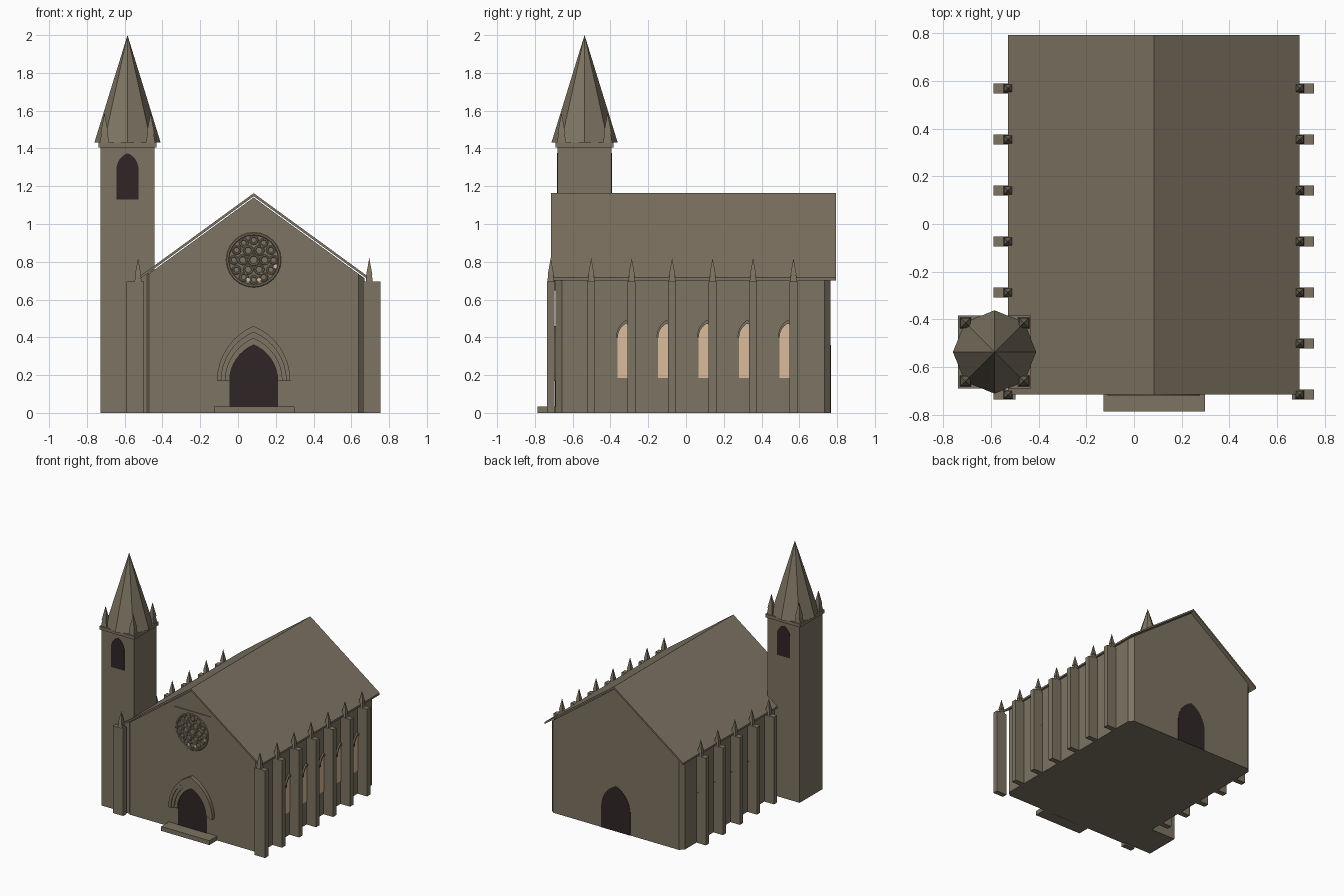
import bpy, bmesh, math
from mathutils import Matrix, Vector

old = bpy.data.objects.get("Cube")
if old:
    bpy.data.objects.remove(old, do_unlink=True)


def material(name, rgb):
    m = bpy.data.materials.new(name)
    m.use_nodes = True
    m.diffuse_color = (*rgb, 1)
    bsdf = m.node_tree.nodes["Principled BSDF"]
    bsdf.inputs["Base Color"].default_value = (*rgb, 1)
    bsdf.inputs["Roughness"].default_value = 0.9
    return m


STONE = material("brown stone", (0.205, 0.172, 0.122))
DARK = material("dark opening", (0.03, 0.019, 0.019))
GLASS = material("warm glass", (0.70, 0.50, 0.33))

CX = 0.083                    # nave centre line
HALF = 0.588                  # nave half width
FRONT, BACK = -0.69, 0.765    # gable walls
TX, TY = -0.585, -0.537       # tower centre


def finish(name, bm, mat):
    bmesh.ops.recalc_face_normals(bm, faces=bm.faces)
    me = bpy.data.meshes.new(name)
    bm.to_mesh(me)
    bm.free()
    me.materials.append(mat)
    ob = bpy.data.objects.new(name, me)
    bpy.context.collection.objects.link(ob)
    return ob


def prism_mesh(points, axis, a, b):
    """Extrude a (u, z) outline along x or y from a to b."""
    bm = bmesh.new()
    place = (lambda u, z: (a, u, z)) if axis == "x" else (lambda u, z: (u, a, z))
    face = bm.faces.new([bm.verts.new(place(u, z)) for u, z in points])
    moved = bmesh.ops.extrude_face_region(bm, geom=[face])["geom"]
    shift = Vector((b - a, 0, 0) if axis == "x" else (0, b - a, 0))
    bmesh.ops.translate(bm, vec=shift, verts=[v for v in moved if isinstance(v, bmesh.types.BMVert)])
    return bm


def prism(name, points, axis, a, b, mat=STONE):
    return finish(name, prism_mesh(points, axis, a, b), mat)


def box(name, x0, x1, y0, y1, z0, z1, mat=STONE):
    return prism(name, [(x0, z0), (x1, z0), (x1, z1), (x0, z1)], "y", y0, y1, mat)


def arch(c, w, spring, peak, n=8):
    """Pointed arch curve from the right springing over the peak to the left."""
    h = peak - spring
    r = (w * w + h * h) / (2 * w)
    end = math.atan2(h, r - w)
    right = [(w - r + r * math.cos(end * i / n), spring + r * math.sin(end * i / n))
             for i in range(n + 1)]
    left = [(-u, z) for u, z in reversed(right[:-1])]
    return [(c + u, z) for u, z in right + left]


def opening(c, w, base, spring, peak):
    return [(c - w, base), (c + w, base)] + arch(c, w, spring, peak)


def arch_band(name, c, outer, inner, spring, axis, a, b):
    pts = arch(c, outer[0], spring, outer[1]) + arch(c, inner[0], spring, inner[1])[::-1]
    return prism(name, pts, axis, a, b)


def cone(bm, r1, r2, z0, z1, sides, x, y, turn=0.0):
    m = Matrix.Translation((x, y, (z0 + z1) / 2)) @ Matrix.Rotation(turn, 4, "Z")
    bmesh.ops.create_cone(bm, cap_ends=True, segments=sides, radius1=r1, radius2=r2,
                          depth=z1 - z0, matrix=m)


def pinnacle(name, x, y, z, k=1.0):
    bm = bmesh.new()
    q = math.pi / 4
    cone(bm, 0.027 * k, 0.019 * k, z, z + 0.04 * k, 4, x, y, q)
    cone(bm, 0.023 * k, 0, z + 0.04 * k, z + 0.128 * k, 4, x, y, q)
    return finish(name, bm, STONE)


# Nave walls with gables and chamfered corners
walls = prism_mesh([(CX - HALF, 0), (CX + HALF, 0), (CX + HALF, 0.712),
                    (CX, 1.14), (CX - HALF, 0.712)], "y", FRONT, BACK)
upright = [e for e in walls.edges
           if abs(e.verts[0].co.z - e.verts[1].co.z) > 0.5
           and abs(e.verts[0].co.x - e.verts[1].co.x) < 0.001]
bmesh.ops.bevel(walls, geom=upright, offset=0.033, segments=1, affect="EDGES")
finish("nave_walls", walls, STONE)

# Pitched roof slab
prism("roof", [(CX - 0.612, 0.717), (CX, 1.163), (CX + 0.612, 0.717),
               (CX + 0.612, 0.702), (CX, 1.147), (CX - 0.612, 0.702)],
      "y", -0.715, 0.793)

# Buttresses, pinnacles and side windows
for s, side in ((1, "left"), (-1, "right")):
    def across(d):
        return CX + s * d
    for i in range(7):
        y = -0.716 + 0.2142 * i
        x0, x1 = sorted((across(0.58), across(0.672)))
        box(f"{side}_buttress_{i + 1}", x0, x1, y - 0.021, y + 0.021, 0, 0.695)
        pinnacle(f"{side}_pinnacle_{i + 1}", across(0.612), y, 0.692)
    for i in range(5):
        y = -0.318 + 0.2142 * i
        prism(f"{side}_window_{i + 1}", opening(y, 0.045, 0.185, 0.4, 0.475),
              "x", across(HALF - 0.004), across(HALF + 0.003), GLASS)
        arch_band(f"{side}_window_hood_{i + 1}", y, (0.052, 0.492), (0.043, 0.473),
                  0.4, "x", across(HALF - 0.004), across(HALF + 0.012))

# Front and back doors
door = opening(CX, 0.128, 0.0, 0.17, 0.36)
prism("front_door", door, "y", FRONT - 0.003, FRONT + 0.004, DARK)
prism("back_door", door, "y", BACK - 0.004, BACK + 0.003, DARK)

# Stepped portal arches
steps = [(0.194, 0.46), (0.172, 0.427), (0.150, 0.394), (0.127, 0.36)]
for i in range(3):
    arch_band(f"portal_arch_{i + 1}", CX, steps[i], steps[i + 1], 0.17, "y",
              FRONT - 0.03 + 0.008 * i, FRONT + 0.005)
box("doorstep", -0.127, 0.298, -0.787, FRONT + 0.01, 0, 0.035)

# Rose window: square panel with low relief tracery
RZ = 0.81
box("rose_panel", CX - 0.158, CX + 0.164, FRONT - 0.006, FRONT + 0.004, RZ - 0.162, RZ + 0.162)


def relief_ring(name, dx, dz, radius, thick):
    bpy.ops.mesh.primitive_torus_add(major_radius=radius, minor_radius=thick,
                                     major_segments=24, minor_segments=6,
                                     location=(CX + dx, FRONT - 0.006, RZ + dz),
                                     rotation=(math.pi / 2, 0, 0))
    ob = bpy.context.object
    ob.name = name
    ob.scale.z = 0.6
    ob.data.materials.append(STONE)
    bpy.ops.object.shade_smooth_by_angle()


relief_ring("rose_rim", 0, 0, 0.138, 0.008)
relief_ring("rose_hub", 0, 0, 0.026, 0.007)
for count, reach, size in ((6, 0.058, 0.022), (12, 0.105, 0.019)):
    for i in range(count):
        a = 2 * math.pi * i / count
        relief_ring(f"rose_petal_{count}_{i + 1}", reach * math.cos(a), reach * math.sin(a),
                    size, 0.006)

# Small lit panes in the tracery
for i, (dx, dz) in enumerate(((-0.028, -0.105), (0.028, -0.105), (0.115, -0.035))):
    bm = bmesh.new()
    m = Matrix.Translation((CX + dx, FRONT - 0.007, RZ + dz)) @ Matrix.Rotation(math.pi / 2, 4, "X")
    bmesh.ops.create_cone(bm, cap_ends=True, segments=10, radius1=0.01, radius2=0.01,
                          depth=0.006, matrix=m)
    finish(f"rose_pane_{i + 1}", bm, GLASS)

# Tower shaft, cornice and belfry openings
T = 0.142
box("tower", TX - T, TX + T, TY - T, TY + T, 0, 1.42)
box("tower_cornice", TX - 0.153, TX + 0.153, TY - 0.153, TY + 0.153, 1.405, 1.432)
for s, side in ((-1, "front"), (1, "back")):
    prism(f"{side}_belfry_opening", opening(TX, 0.058, 1.13, 1.29, 1.375), "y",
          TY + s * (T - 0.004), TY + s * (T + 0.003), DARK)

# Eight-sided spire and corner pinnacles
spire = bmesh.new()
cone(spire, 0.175, 0, 1.432, 2.0, 8, TX, TY)
finish("spire", spire, STONE)
for sx in (-1, 1):
    for sy in (-1, 1):
        pinnacle(f"tower_pinnacle_{sx + 2}_{sy + 2}", TX + 0.122 * sx, TY + 0.122 * sy, 1.43, 1.25)
